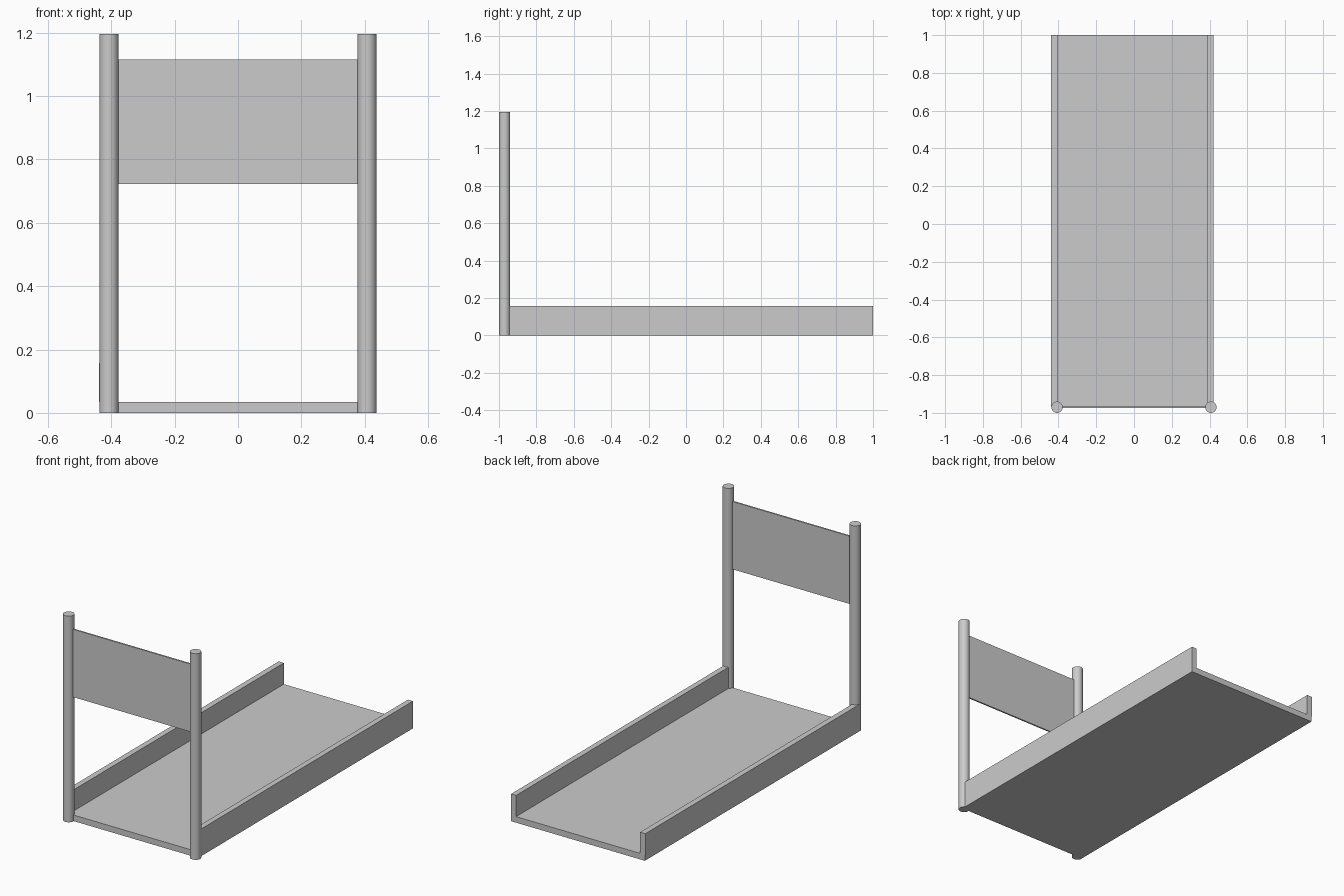
import bpy

if "Cube" in bpy.data.objects:
    bpy.data.objects.remove(bpy.data.objects["Cube"])


def box(name, x, y, z):
    """Box from (min, max) ranges on each axis."""
    bpy.ops.mesh.primitive_cube_add(size=1, location=[sum(r) / 2 for r in (x, y, z)])
    ob = bpy.context.object
    ob.name = name
    ob.scale = [r[1] - r[0] for r in (x, y, z)]
    bpy.ops.object.transform_apply(location=False, rotation=False, scale=True)
    return ob


def post(name, x):
    bpy.ops.mesh.primitive_cylinder_add(vertices=32, radius=0.03, depth=1.195,
                                        location=(x, -0.97, 1.195 / 2))
    bpy.context.object.name = name
    bpy.ops.object.shade_smooth_by_angle()


LENGTH = (-0.967, 1.0)

# Flat deck with a rail standing on each long edge
box("deck", (-0.436, 0.422), LENGTH, (0, 0.035))
box("left_rail", (-0.439, -0.406), LENGTH, (0.035, 0.158))
box("right_rail", (0.390, 0.422), LENGTH, (0.035, 0.158))

# Two round posts at the front end
for side, sign in (("left", -1), ("right", 1)):
    post(side + "_post", sign * 0.407)

# Thin panel spanning the posts, ends buried in them
box("back_panel", (-0.407, 0.407), (-0.974, -0.965), (0.722, 1.115))
